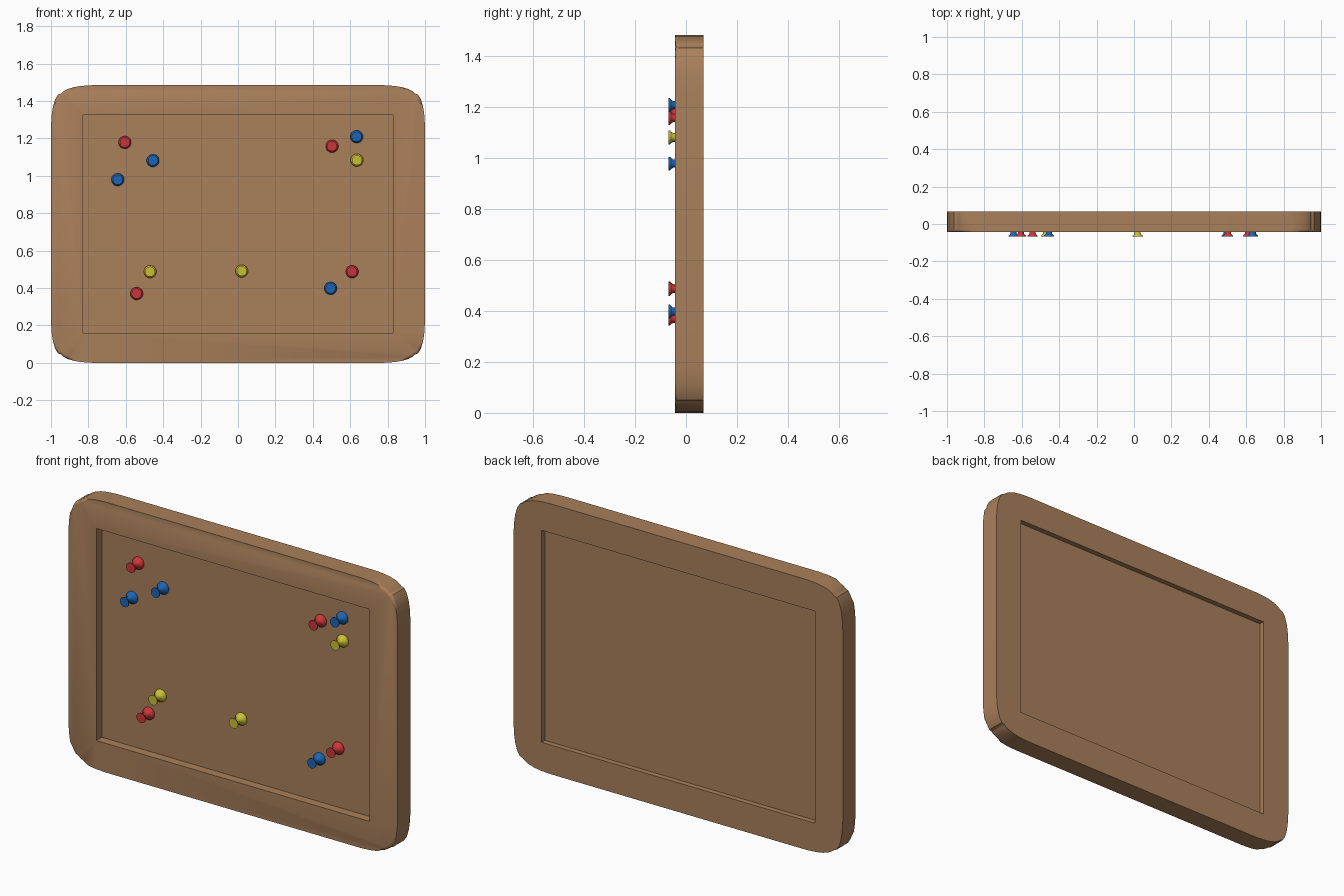
import bpy, bmesh, math

if "Cube" in bpy.data.objects:
    bpy.data.objects.remove(bpy.data.objects["Cube"])

ZC = 0.742             # height of the board centre
FRONT, BACK = -0.043, 0.068


def material(name, rgb):
    m = bpy.data.materials.new(name)
    m.diffuse_color = (*rgb, 1)
    m.use_nodes = True
    m.node_tree.nodes["Principled BSDF"].inputs["Base Color"].default_value = m.diffuse_color
    return m


brown = material("cork brown", (0.40, 0.215, 0.105))
red = material("pin red", (0.60, 0.035, 0.04))
blue = material("pin blue", (0.012, 0.13, 0.46))
yellow = material("pin yellow", (0.60, 0.52, 0.035))


def finish(bm, name, mat, angle=35):
    bmesh.ops.recalc_face_normals(bm, faces=bm.faces)
    me = bpy.data.meshes.new(name)
    bm.to_mesh(me)
    bm.free()
    ob = bpy.data.objects.new(name, me)
    bpy.context.collection.objects.link(ob)
    me.materials.append(mat)
    bpy.ops.object.select_all(action='DESELECT')
    ob.select_set(True)
    bpy.context.view_layer.objects.active = ob
    bpy.ops.object.shade_smooth_by_angle(angle=math.radians(angle))
    return ob


def frame_bar(name, half, sx, sz):
    """Mitred bar: half outline from inner corner outwards, mirrored along the bar."""
    if sx:   # vertical bar, mirrored in height
        pts = [(sx * x, ZC + z) for x, z in half]
        pts += [(sx * x, ZC - z) for x, z in reversed(half)]
    else:    # horizontal bar, mirrored in x
        pts = [(x, ZC + sz * z) for x, z in half]
        pts += [(-x, ZC + sz * z) for x, z in reversed(half)]
    bm = bmesh.new()
    front = [bm.verts.new((x, FRONT, z)) for x, z in pts]
    back = [bm.verts.new((x, BACK, z)) for x, z in pts]
    bm.faces.new(front)
    bm.faces.new(back)
    n = len(pts)
    for i in range(n):
        j = (i + 1) % n
        bm.faces.new((front[i], front[j], back[j], back[i]))
    # round the outer front edge
    outer = [bm.edges.get((front[i], front[i + 1])) for i in range(1, n - 2)]
    bmesh.ops.bevel(bm, geom=outer, offset=0.014, segments=3, profile=0.5, affect='EDGES')
    return finish(bm, name, brown)


# frame bars
side = [(0.83, 0.582), (0.945, 0.698), (0.962, 0.692), (0.977, 0.668),
        (0.989, 0.63), (0.996, 0.585), (1.0, 0.52)]
rail = [(0.83, 0.582), (0.945, 0.698), (0.935, 0.708), (0.912, 0.721),
        (0.88, 0.731), (0.84, 0.738), (0.78, 0.742)]
frame_bar("frame_left", side, -1, 0)
frame_bar("frame_right", side, 1, 0)
frame_bar("frame_top", rail, 0, 1)
frame_bar("frame_bottom", rail, 0, -1)

# recessed board panel
bm = bmesh.new()
bmesh.ops.create_cube(bm, size=1)
for v in bm.verts:
    v.co = (v.co.x * 1.70, 0.022 + v.co.y * 0.034, ZC + v.co.z * 1.20)
finish(bm, "board_panel", brown)

# push pins: lathe profile of (radius, y)
PIN = [(0.030, 0.008), (0.034, 0.002), (0.033, -0.006), (0.027, -0.014),
       (0.018, -0.021), (0.016, -0.035), (0.016, -0.051), (0.021, -0.058),
       (0.027, -0.063), (0.027, -0.068)]


def push_pin(name, x, z, mat, seg=24):
    bm = bmesh.new()
    rings = []
    for r, y in PIN:
        rings.append([bm.verts.new((x + r * math.cos(a), y, z + r * math.sin(a)))
                      for a in (math.tau * k / seg for k in range(seg))])
    for a, b in zip(rings, rings[1:]):
        for k in range(seg):
            m = (k + 1) % seg
            bm.faces.new((a[k], a[m], b[m], b[k]))
    bm.faces.new(rings[0])
    bm.faces.new(rings[-1])
    finish(bm, name, mat, 50)


pins = {
    "red": (red, [(-0.605, 1.178), (0.503, 1.158), (-0.542, 0.37), (0.61, 0.487)]),
    "blue": (blue, [(-0.455, 1.081), (-0.643, 0.979), (0.634, 1.209), (0.495, 0.398)]),
    "yellow": (yellow, [(0.636, 1.083), (-0.47, 0.487), (0.02, 0.49)]),
}
for colour, (mat, spots) in pins.items():
    for i, (x, z) in enumerate(spots, 1):
        push_pin(f"{colour}_pin_{i}", x, z, mat)
